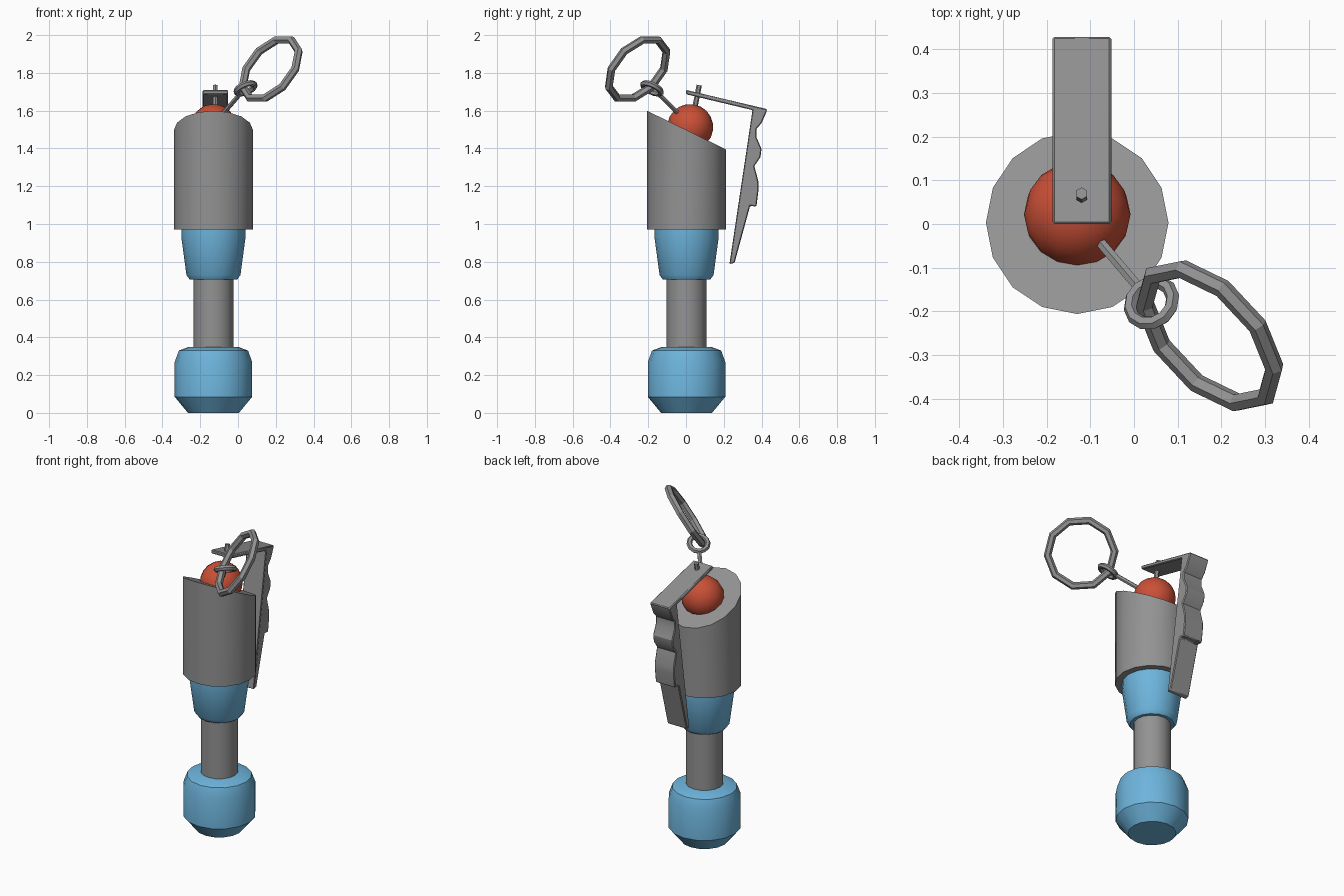
import bpy, bmesh, math
from mathutils import Vector, Matrix

if "Cube" in bpy.data.objects:
    bpy.data.objects.remove(bpy.data.objects["Cube"])

CX, CY = -0.13, 0.003  # axis of the handle


def material(name, rgb):
    m = bpy.data.materials.new(name)
    m.diffuse_color = (*rgb, 1)
    m.use_nodes = True
    m.node_tree.nodes["Principled BSDF"].inputs["Base Color"].default_value = m.diffuse_color
    return m


GREY = material("grey metal", (0.29, 0.29, 0.295))
BLUE = material("light blue", (0.155, 0.46, 0.72))
RED = material("red", (0.59, 0.08, 0.038))


def finish(bm, name, mat, angle=30):
    bmesh.ops.recalc_face_normals(bm, faces=bm.faces)
    me = bpy.data.meshes.new(name)
    bm.to_mesh(me)
    bm.free()
    ob = bpy.data.objects.new(name, me)
    bpy.context.collection.objects.link(ob)
    me.materials.append(mat)
    bpy.ops.object.select_all(action='DESELECT')
    ob.select_set(True)
    bpy.context.view_layer.objects.active = ob
    bpy.ops.object.shade_smooth_by_angle(angle=math.radians(angle))
    return ob


def lathe(name, profile, mat, sides=16, top=None):
    """Capped turned part; top(y) may slant the last ring."""
    bm = bmesh.new()
    rings = []
    for i, (r, z) in enumerate(profile):
        ring = []
        for k in range(sides):
            a = 2 * math.pi * k / sides
            x, y = r * math.cos(a), r * math.sin(a)
            h = top(y) if top and i == len(profile) - 1 else z
            ring.append(bm.verts.new((CX + x, CY + y, h)))
        rings.append(ring)
    for a, b in zip(rings, rings[1:]):
        for k in range(sides):
            j = (k + 1) % sides
            bm.faces.new((a[k], a[j], b[j], b[k]))
    bm.faces.new(rings[0])
    bm.faces.new(rings[-1])
    return finish(bm, name, mat)


def rod(name, p, q, r, mat):
    p, q = Vector(p), Vector(q)
    d = q - p
    mtx = Matrix.Translation((p + q) / 2) @ d.to_track_quat('Z', 'Y').to_matrix().to_4x4()
    bm = bmesh.new()
    bmesh.ops.create_cone(bm, cap_ends=True, segments=6, radius1=r, radius2=r,
                          depth=d.length, matrix=mtx)
    return finish(bm, name, mat)


def torus(name, centre, normal, major, minor, n, m, mat):
    rot = Vector(normal).to_track_quat('Z', 'Y')
    bm = bmesh.new()
    v = []
    for i in range(n):
        a = 2 * math.pi * i / n
        for j in range(m):
            b = 2 * math.pi * j / m
            w = major + minor * math.cos(b)
            p = Vector((w * math.cos(a), w * math.sin(a), minor * math.sin(b)))
            v.append(bm.verts.new(Vector(centre) + rot @ p))
    for i in range(n):
        for j in range(m):
            i2, j2 = (i + 1) % n, (j + 1) % m
            bm.faces.new((v[i*m+j], v[i2*m+j], v[i2*m+j2], v[i*m+j2]))
    return finish(bm, name, mat)


# turned handle parts, bottom to top
lathe("base_grip", [(0.135, 0), (0.205, 0.085), (0.205, 0.27), (0.183, 0.33), (0.13, 0.35)], BLUE)
lathe("neck", [(0.106, 0.33), (0.106, 0.72)], GREY)
lathe("upper_collar", [(0.125, 0.705), (0.143, 0.73), (0.17, 0.93), (0.17, 0.98)], BLUE)
lathe("slanted_shell", [(0.209, 0.97), (0.209, 1.5)], GREY, top=lambda y: 1.497 - 0.49 * y)

# red button ball, tilted with the slanted top
bm = bmesh.new()
bmesh.ops.create_uvsphere(bm, u_segments=16, v_segments=10, radius=0.122,
                          matrix=Matrix.Translation((CX, 0.022, 1.513)) @ Matrix.Rotation(-0.46, 4, 'X'))
finish(bm, "button_ball", RED, 45)

# safety lever: side profile (y, z) extruded along x
prof = [(0, 1.71), (0.43, 1.608), (0.424, 1.588), (0.40, 1.534), (0.373, 1.503), (0.373, 1.46),
        (0.40, 1.397), (0.394, 1.354), (0.362, 1.307), (0.384, 1.222), (0.384, 1.18),
        (0.373, 1.093), (0.339, 1.095), (0.257, 0.794), (0.23, 0.788), (0.352, 1.603), (0, 1.687)]
bm = bmesh.new()
f = bm.faces.new([bm.verts.new((-0.187, y, z)) for y, z in prof])
ext = bmesh.ops.extrude_face_region(bm, geom=[f])
bmesh.ops.translate(bm, vec=(0.135, 0, 0),
                    verts=[g for g in ext["geom"] if isinstance(g, bmesh.types.BMVert)])
lever = finish(bm, "safety_lever", GREY)
bev = lever.modifiers.new("Bevel", 'BEVEL')
bev.width, bev.segments, bev.limit_method = 0.005, 1, 'ANGLE'
bev.angle_limit = math.radians(50)

# pins and pull rings
rod("lever_pin", (-0.12, 0.042, 1.59), (-0.12, 0.07, 1.735), 0.014, GREY)
rod("ring_pin", (-0.10, -0.015, 1.56), (0.008, -0.142, 1.685), 0.013, GREY)
torus("small_ring", (0.04, -0.18, 1.718), (-0.35, 0.4, 0.84), 0.052, 0.016, 12, 6, GREY)
torus("pull_ring", (0.173, -0.256, 1.82), (0.62, 0.58, -0.53), 0.19, 0.022, 10, 6, GREY)
